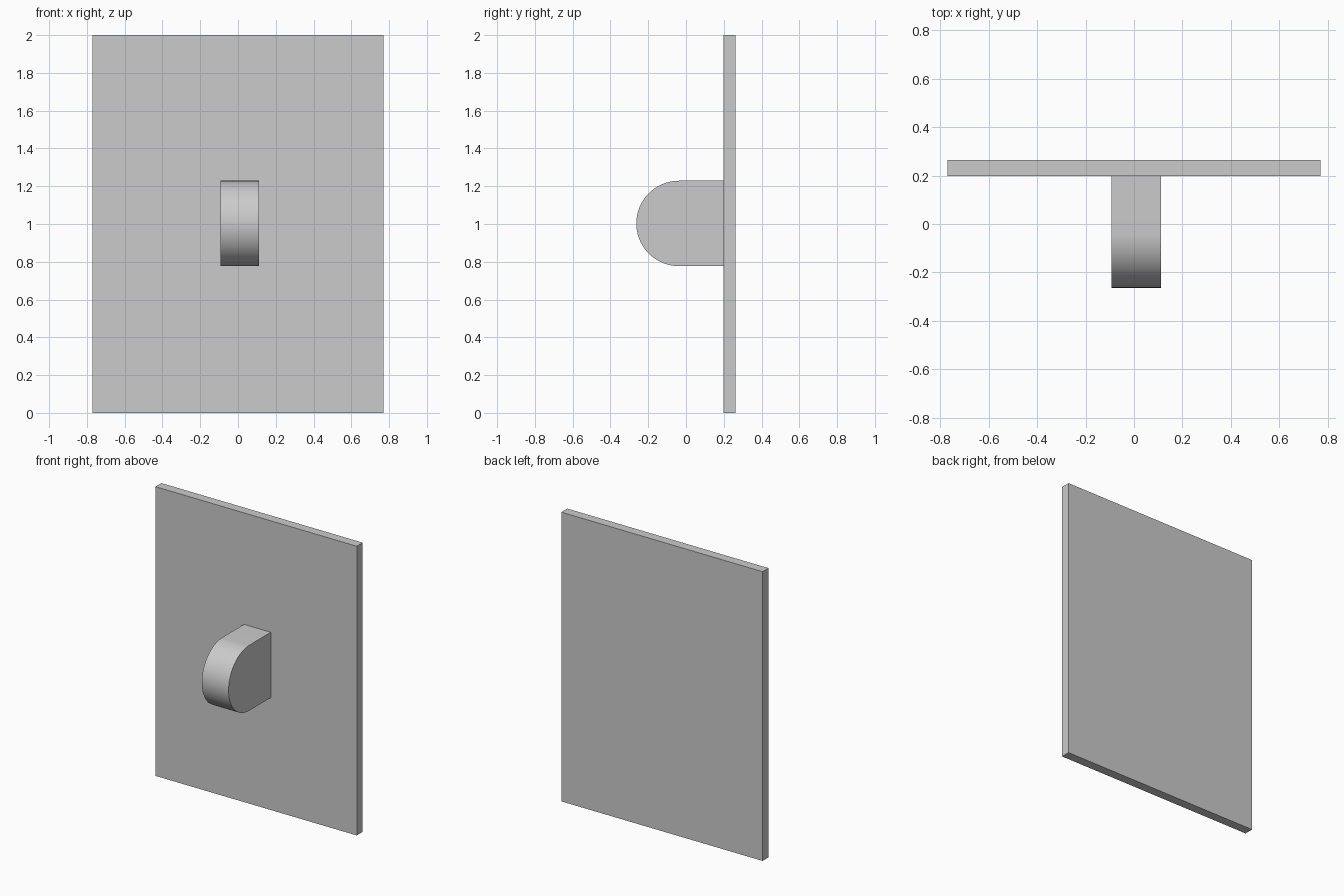
import bpy, bmesh, math
from mathutils import Vector

if "Cube" in bpy.data.objects:
    bpy.data.objects.remove(bpy.data.objects["Cube"])


def extrude_profile(name, profile, x0, x1):
    """Extrude a closed (y, z) profile along x."""
    bm = bmesh.new()
    face = bm.faces.new([bm.verts.new((x0, y, z)) for y, z in profile])
    res = bmesh.ops.extrude_face_region(bm, geom=[face])
    verts = [g for g in res["geom"] if isinstance(g, bmesh.types.BMVert)]
    bmesh.ops.translate(bm, verts=verts, vec=Vector((x1 - x0, 0, 0)))
    bmesh.ops.recalc_face_normals(bm, faces=bm.faces)
    mesh = bpy.data.meshes.new(name)
    bm.to_mesh(mesh)
    bm.free()
    obj = bpy.data.objects.new(name, mesh)
    bpy.context.collection.objects.link(obj)
    return obj


FRONT, BACK = 0.198, 0.263

# Flat upright panel
extrude_profile("back_panel", [(FRONT, 0), (BACK, 0), (BACK, 2), (FRONT, 2)], -0.77, 0.77)

# Round-nosed tab projecting from the panel front
R, CZ, N = 0.226, 1.003, 48
CY = -0.263 + R
arc = [(CY - R * math.sin(math.pi * i / N), CZ + R * math.cos(math.pi * i / N))
       for i in range(N + 1)]
tab = extrude_profile("rounded_tab", [(FRONT, CZ + R)] + arc + [(FRONT, CZ - R)], -0.093, 0.112)

# Smooth the curved nose, keep the side edges crisp
bpy.context.view_layer.objects.active = tab
tab.select_set(True)
bpy.ops.object.shade_smooth_by_angle(angle=math.radians(30))
